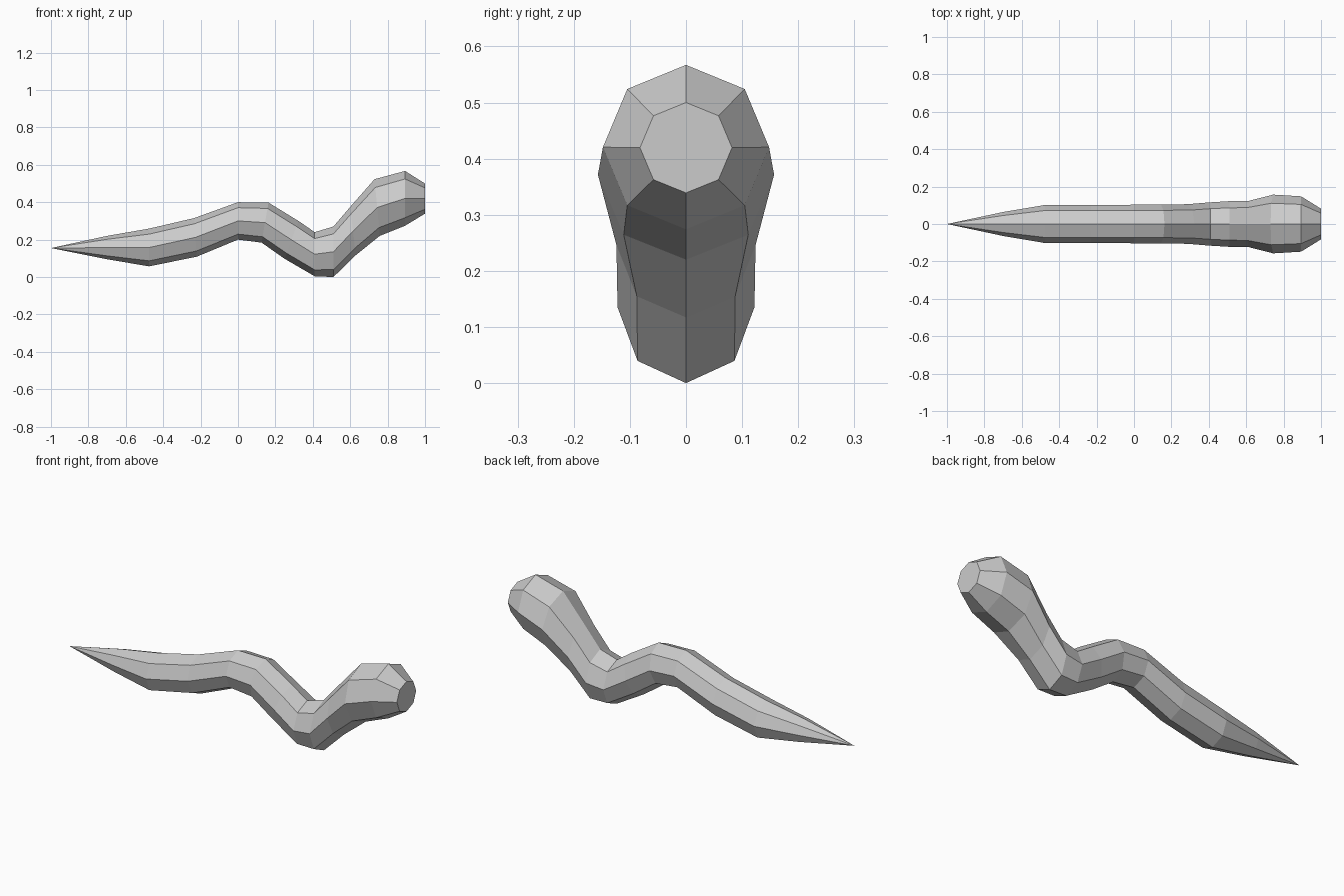
import bpy, bmesh
from math import sin, cos, pi

if "Cube" in bpy.data.objects:
    bpy.data.objects.remove(bpy.data.objects["Cube"])

# Body sections: top x, top z, bottom x, bottom z, half width
SECTIONS = [
    (-0.70, 0.22, -0.70, 0.095, 0.064),
    (-0.475, 0.259, -0.475, 0.057, 0.102),
    (-0.235, 0.315, -0.22, 0.109, 0.102),
    (0.0, 0.40, 0.0, 0.20, 0.103),
    (0.163, 0.398, 0.126, 0.184, 0.103),
    (0.323, 0.30, 0.25, 0.097, 0.106),
    (0.41, 0.24, 0.41, 0.004, 0.116),
    (0.51, 0.27, 0.51, 0.0, 0.122),
    (0.60, 0.375, 0.63, 0.117, 0.124),
    (0.73, 0.523, 0.758, 0.22, 0.157),
    (0.893, 0.567, 0.893, 0.274, 0.148),
    (1.0, 0.50, 1.0, 0.339, 0.082),
]
SIDES = 8

bm = bmesh.new()


def ring(tx, tz, bx, bz, w):
    """Octagonal section with vertices at top, bottom and sides."""
    verts = []
    for i in range(SIDES):
        a = 2 * pi * i / SIDES
        t = (1 + cos(a)) / 2
        verts.append(bm.verts.new((bx + (tx - bx) * t, w * sin(a),
                                   bz + (tz - bz) * t)))
    return verts


rings = [ring(*s) for s in SECTIONS]

# Body skin
for a, b in zip(rings, rings[1:]):
    for i in range(SIDES):
        j = (i + 1) % SIDES
        bm.faces.new((a[i], a[j], b[j], b[i]))

# Pointed tail and flat head cap
tip = bm.verts.new((-1.0, 0.0, 0.155))
for i in range(SIDES):
    bm.faces.new((tip, rings[0][(i + 1) % SIDES], rings[0][i]))
bm.faces.new(rings[-1])

bmesh.ops.recalc_face_normals(bm, faces=bm.faces)
mesh = bpy.data.meshes.new("worm_body")
bm.to_mesh(mesh)
bm.free()
bpy.context.collection.objects.link(bpy.data.objects.new("worm_body", mesh))
